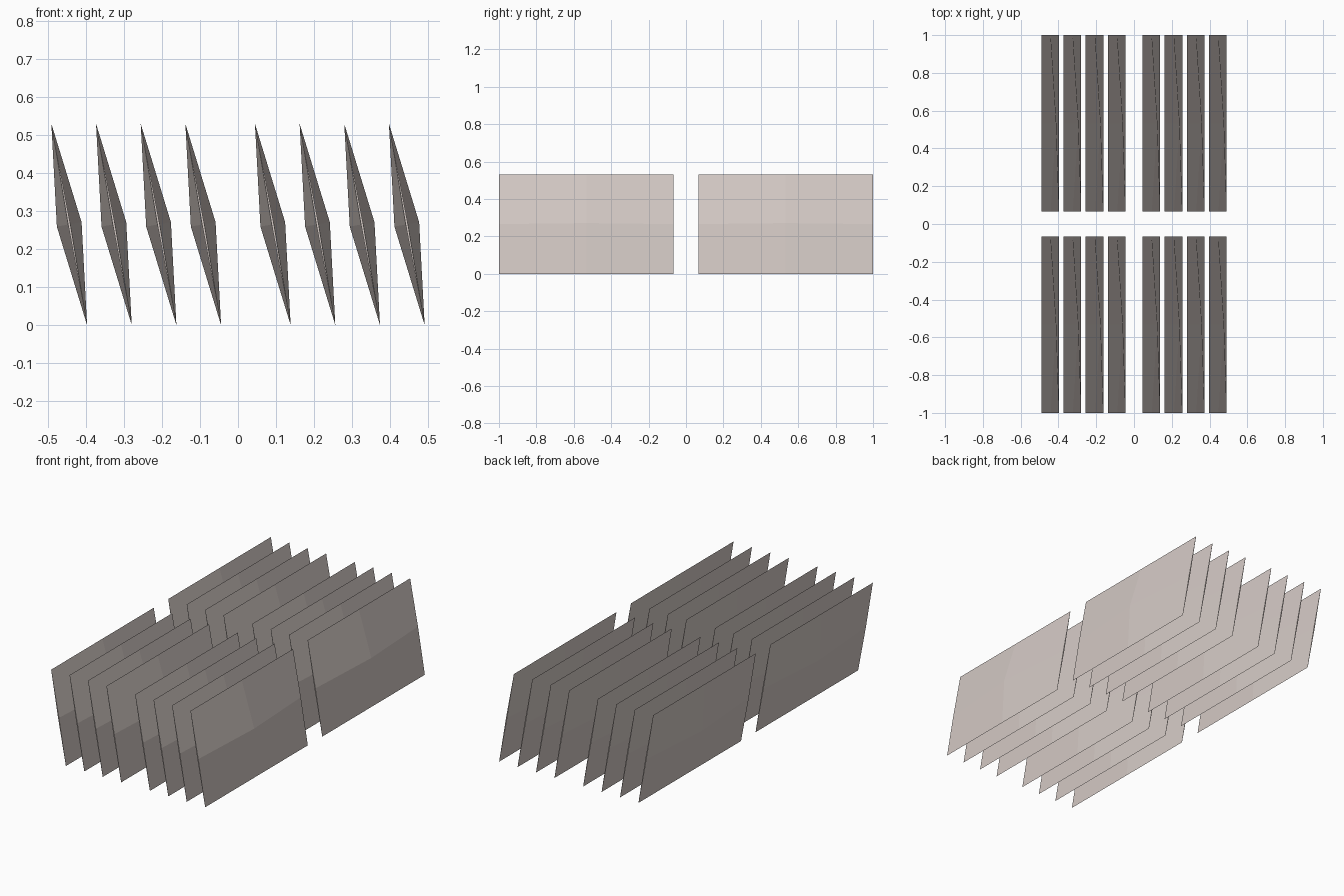
import bpy, bmesh
from mathutils import Vector

if "Cube" in bpy.data.objects:
    bpy.data.objects.remove(bpy.data.objects["Cube"])

mat = bpy.data.materials.new("warm pale grey")
mat.diffuse_color = (0.66, 0.59, 0.56, 1)
mat.use_nodes = True
mat.node_tree.nodes["Principled BSDF"].inputs["Base Color"].default_value = mat.diffuse_color

HALF_W, HEIGHT = 0.047, 0.53      # lean of a slat in x, and its height
BULGE, END = 0.033, 0.003         # half thickness in the middle and at the ends
NORMAL = Vector((HEIGHT, 0, 2 * HALF_W)).normalized()


def slat(name, x, y0, y1):
    """Leaning pillow-like slat: two faceted skins meeting at top and bottom."""
    bm = bmesh.new()
    rings = []
    for y, depth in ((y0, END), ((y0 + y1) / 2, BULGE), (y1, END)):
        bottom = Vector((x + HALF_W, y, 0))
        top = Vector((x - HALF_W, y, HEIGHT))
        middle = (bottom + top) / 2
        rings.append([bm.verts.new(p) for p in (
            bottom, middle + NORMAL * depth, top, middle - NORMAL * depth)])
    for a, b in zip(rings, rings[1:]):
        for i in range(4):
            j = (i + 1) % 4
            bm.faces.new((a[i], b[i], b[j], a[j]))
    bm.faces.new(rings[0])
    bm.faces.new(rings[-1][::-1])
    bmesh.ops.recalc_face_normals(bm, faces=bm.faces)
    mesh = bpy.data.meshes.new(name)
    bm.to_mesh(mesh)
    bm.free()
    mesh.materials.append(mat)
    obj = bpy.data.objects.new(name, mesh)
    bpy.context.collection.objects.link(obj)


# Two rows, each with two banks of four slats
for row, y0, y1 in (("front", -1, -0.066), ("back", 0.066, 1)):
    for bank, side in (("left", -1), ("right", 1)):
        for k in range(4):
            slat(f"{row}_{bank}_slat_{k + 1}", side * (0.0915 + 0.1175 * k), y0, y1)
